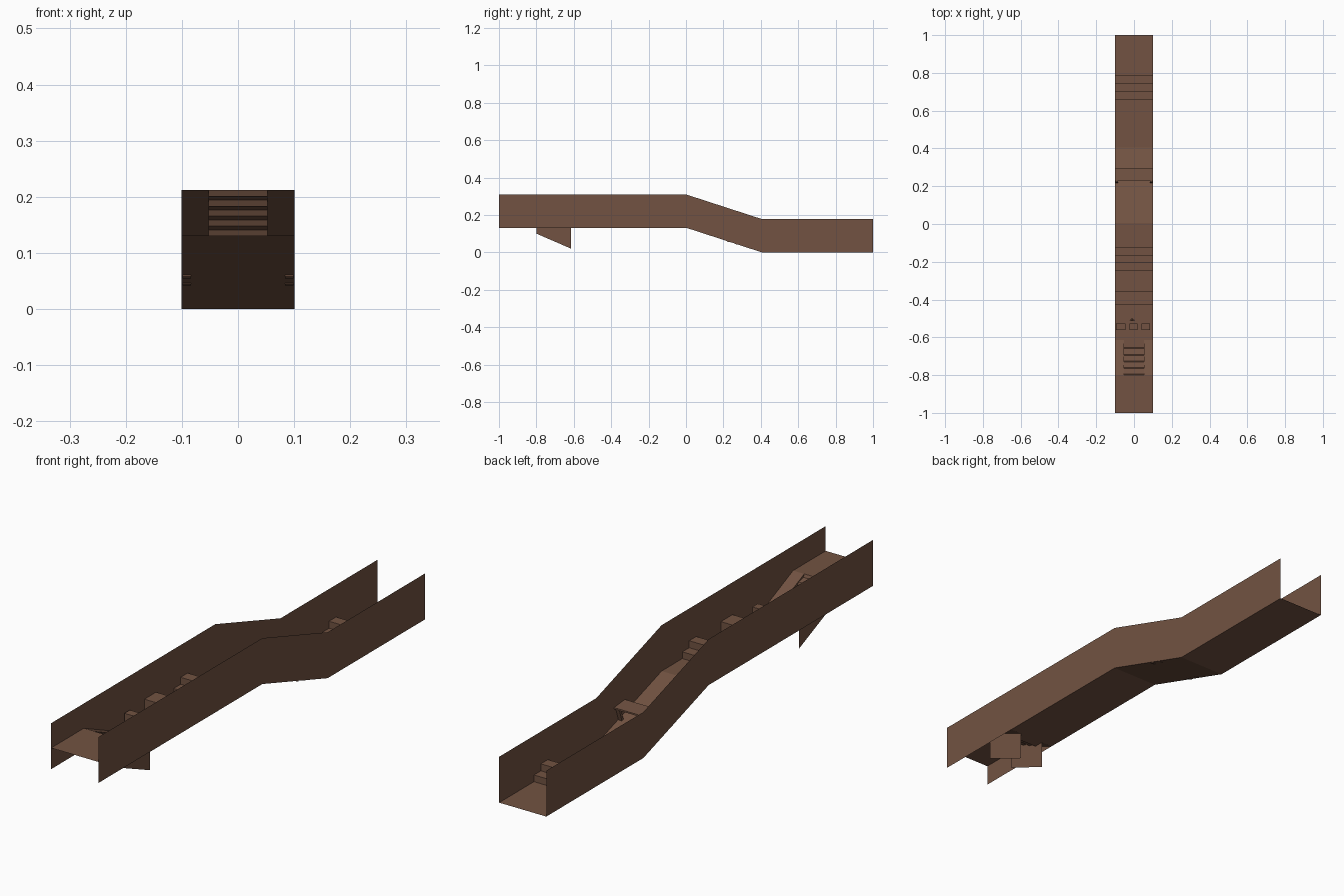
import bpy

if "Cube" in bpy.data.objects:
    bpy.data.objects.remove(bpy.data.objects["Cube"])

brown = bpy.data.materials.new("brown")
brown.diffuse_color = (0.168, 0.086, 0.054, 1)
brown.use_nodes = True
brown.node_tree.nodes["Principled BSDF"].inputs["Base Color"].default_value = brown.diffuse_color


def make(name, verts, faces):
    me = bpy.data.meshes.new(name)
    me.from_pydata(verts, [], faces)
    me.materials.append(brown)
    ob = bpy.data.objects.new(name, me)
    bpy.context.collection.objects.link(ob)
    return ob


def strip(name, prof, x0, x1):
    """Sheet swept along x from a (y, z) path; normals up for paths running +y."""
    verts = [(x, y, z) for y, z in prof for x in (x0, x1)]
    faces = [(2 * i, 2 * i + 1, 2 * i + 3, 2 * i + 2) for i in range(len(prof) - 1)]
    return make(name, verts, faces)


def prism(name, prof, x0, x1):
    """Solid swept along x from a closed (y, z) outline, clockwise seen from +x."""
    n = len(prof)
    verts = [(x0, y, z) for y, z in prof] + [(x1, y, z) for y, z in prof]
    faces = [(i, i + n, (i + 1) % n + n, (i + 1) % n) for i in range(n)]
    faces += [tuple(range(n)), tuple(range(2 * n - 1, n - 1, -1))]
    return make(name, verts, faces)


def block(name, y0, y1, z0, z1, x0, x1):
    return prism(name, [(y0, z0), (y0, z1), (y1, z1), (y1, z0)], x0, x1)


W, S = 0.101, 0.053            # half width of corridor and of stairwell
HIGH, MID, LOW = 0.212, 0.13, 0.0
R0, R1 = 0.005, 0.405          # long ramp
S0, S1 = -0.8, -0.615          # stair ramp

# floors
strip("upper_floor", [(-1, HIGH), (S0, HIGH)], -W, W)
strip("main_floor", [(S1, MID), (R0, MID), (R1, LOW), (1, LOW)], -W, W)

# outer walls, stairwell side ramps and stairwell side plates
H = 0.178
for side, s in (("left", -1), ("right", 1)):
    base = [(-1, MID), (R0, MID), (R1, LOW), (1, LOW)]
    verts = [(s * W, y, z + h) for h in (0, H) for y, z in base]
    make(side + "_wall", verts, [(i, i + 1, i + 5, i + 4) for i in range(3)])
    strip(side + "_stair_ramp", [(S0, HIGH), (S1, MID)], *sorted((s * S, s * W)))
    make(side + "_stair_plate",
         [(s * S, S0, HIGH), (s * S, S1, MID), (s * S, S1, 0.02), (s * S, S0, 0.1)],
         [(0, 1, 2, 3)])

# stairs: short risers with slightly sloping treads
path = []
for i in range(5):
    y, z = S0 + 0.035 * i, HIGH - 0.0177 * i
    path += [(y, z), (y + 0.005, z - 0.0112)]
path.append((S1, MID))
strip("stairs", path, -S, S)

# full-width stepped barriers: low, high, low
for name, y, z in (("lower_barrier", 0.66, LOW), ("upper_barrier", -0.249, MID)):
    a, b = z + 0.026, z + 0.053
    prism(name, [(y, z), (y, a), (y + 0.042, a), (y + 0.042, b), (y + 0.085, b),
                 (y + 0.085, a), (y + 0.127, a), (y + 0.127, z)], -W, W)

# plain full-width barrier
block("plain_barrier", -0.429, -0.358, MID, MID + 0.053, -W, W)

# row of three crates with a small wedge behind
for i, (x0, x1) in enumerate(((-0.095, -0.045), (-0.025, 0.019), (0.039, 0.084))):
    block(f"crate_{i + 1}", -0.56, -0.527, MID, MID + 0.05, x0, x1)
make("small_wedge", [(-0.025, -0.512, MID), (0.005, -0.512, MID), (-0.01, -0.5, MID),
                     (-0.01, -0.508, MID + 0.012)],
     [(0, 2, 1), (0, 1, 3), (1, 2, 3), (2, 0, 3)])

# raised board on the long ramp with leaning legs
prism("board", [(0.23, 0.1), (0.23, 0.106), (0.297, 0.1), (0.297, 0.094)], -W, W)
for side, s in (("left", -1), ("right", 1)):
    x0, x1 = sorted((s * 0.084, s * 0.099))
    prism(side + "_back_leg", [(0.262, 0.045), (0.28, 0.097), (0.29, 0.096), (0.272, 0.042)], x0, x1)
    prism(side + "_front_leg", [(0.218, 0.058), (0.222, 0.1), (0.234, 0.1), (0.23, 0.054)], x0, x1)
